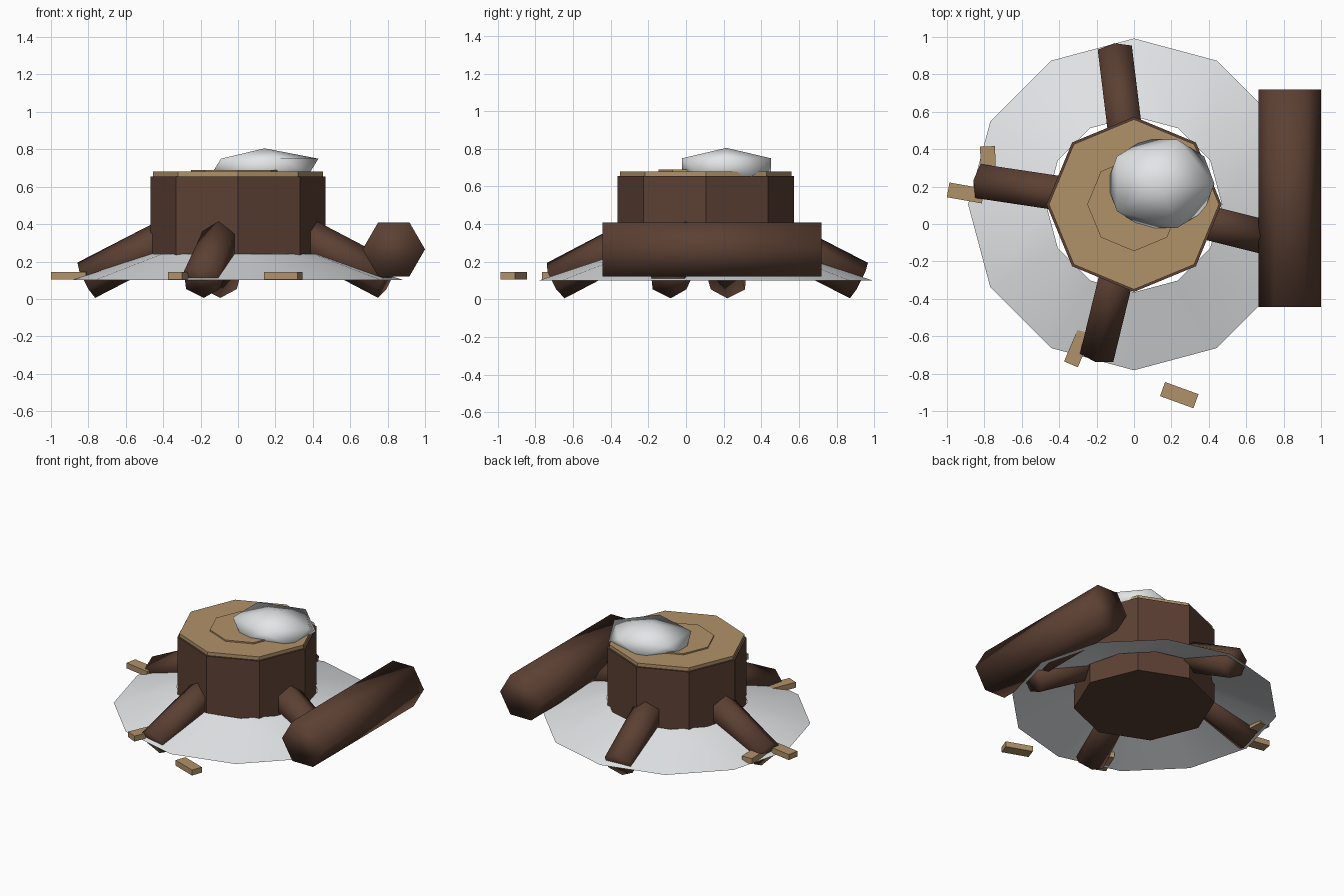
import bpy
import bmesh
from math import radians, cos, sin
from mathutils import Matrix, Vector

cube = bpy.data.objects.get("Cube")
if cube:
    bpy.data.objects.remove(cube, do_unlink=True)


def material(name, color):
    m = bpy.data.materials.new(name)
    m.use_nodes = True
    m.diffuse_color = (*color, 1)
    bsdf = m.node_tree.nodes["Principled BSDF"]
    bsdf.inputs["Base Color"].default_value = (*color, 1)
    bsdf.inputs["Roughness"].default_value = 0.9
    return m


BARK = material("bark_brown", (0.107, 0.051, 0.033))
WOOD = material("cut_wood_tan", (0.434, 0.287, 0.144))
SNOW = material("snow_white", (0.80, 0.82, 0.84))


def finish(name, bm, mat, matrix, smooth):
    bm.transform(matrix)
    for f in bm.faces:
        f.smooth = smooth
    mesh = bpy.data.meshes.new(name)
    bm.to_mesh(mesh)
    bm.free()
    mesh.materials.append(mat)
    obj = bpy.data.objects.new(name, mesh)
    bpy.context.collection.objects.link(obj)
    return obj


def prism(name, sides, r_low, r_high, length, mat, matrix, smooth=False, caps=True):
    """Prism along local z with a corner on local x."""
    bm = bmesh.new()
    bmesh.ops.create_cone(bm, segments=sides, radius1=r_low, radius2=r_high, depth=length,
                          cap_ends=caps, matrix=Matrix.Rotation(radians(90), 4, 'Z'))
    return finish(name, bm, mat, matrix, smooth)


def disc(name, sides, r_low, r_high, z0, z1, mat, **kw):
    at = Matrix.Translation((0, CENTER_Y, (z0 + z1) / 2))
    return prism(name, sides, r_low, r_high, z1 - z0, mat, at, **kw)


CENTER_Y = 0.105

# Stump with its cut top and growth ring
disc("stump_trunk", 8, 0.468, 0.468, 0.1, 0.655, BARK)
disc("stump_cut_top", 8, 0.455, 0.455, 0.65, 0.68, WOOD)
disc("growth_ring", 8, 0.25, 0.25, 0.68, 0.69, WOOD)

# Sloping open skirt of snow around the stump
disc("snow_skirt", 12, 0.887, 0.47, 0.1, 0.24, SNOW, smooth=True, caps=False)

# Four roots sloping down and outwards
TILT = radians(27)
ROOT_LENGTH = 0.62
for side, angle in (("back", 97), ("right", 171.5), ("front", 256.3), ("left", 346)):
    a = radians(angle)
    axis = Vector((cos(a) * cos(TILT), sin(a) * cos(TILT), -sin(TILT)))
    tip = Vector((0.82 * cos(a), CENTER_Y + 0.82 * sin(a), 0.1))
    at = (Matrix.Translation(tip - axis * ROOT_LENGTH / 2)
          @ Matrix.Rotation(a, 4, 'Z') @ Matrix.Rotation(radians(90) + TILT, 4, 'Y'))
    prism(side + "_root", 6, 0.106, 0.106, ROOT_LENGTH, BARK, at, smooth=True)

# Log lying beside the stump
prism("fallen_log", 6, 0.167, 0.167, 1.162, BARK,
      Matrix.Translation((0.833, 0.138, 0.265)) @ Matrix.Rotation(radians(90), 4, 'X'),
      smooth=True)

# Faceted lump of snow on the cut top
bm = bmesh.new()
bmesh.ops.create_icosphere(bm, subdivisions=1, radius=1)
finish("snow_lump", bm, SNOW,
       Matrix.Translation((0.142, 0.215, 0.705)) @ Matrix.Diagonal((0.322, 0.278, 0.1, 1)), True)

# Scattered wood chips
chips = ((0.242, -0.915, -20), (-0.30, -0.663, 67), (-0.90, 0.166, -10), (-0.78, 0.32, 92))
for i, (x, y, angle) in enumerate(chips):
    bm = bmesh.new()
    bmesh.ops.create_cube(bm, size=1)
    finish(f"wood_chip_{i + 1}", bm, WOOD,
           Matrix.Translation((x, y, 0.125)) @ Matrix.Rotation(radians(angle), 4, 'Z')
           @ Matrix.Diagonal((0.19, 0.08, 0.04, 1)), False)
